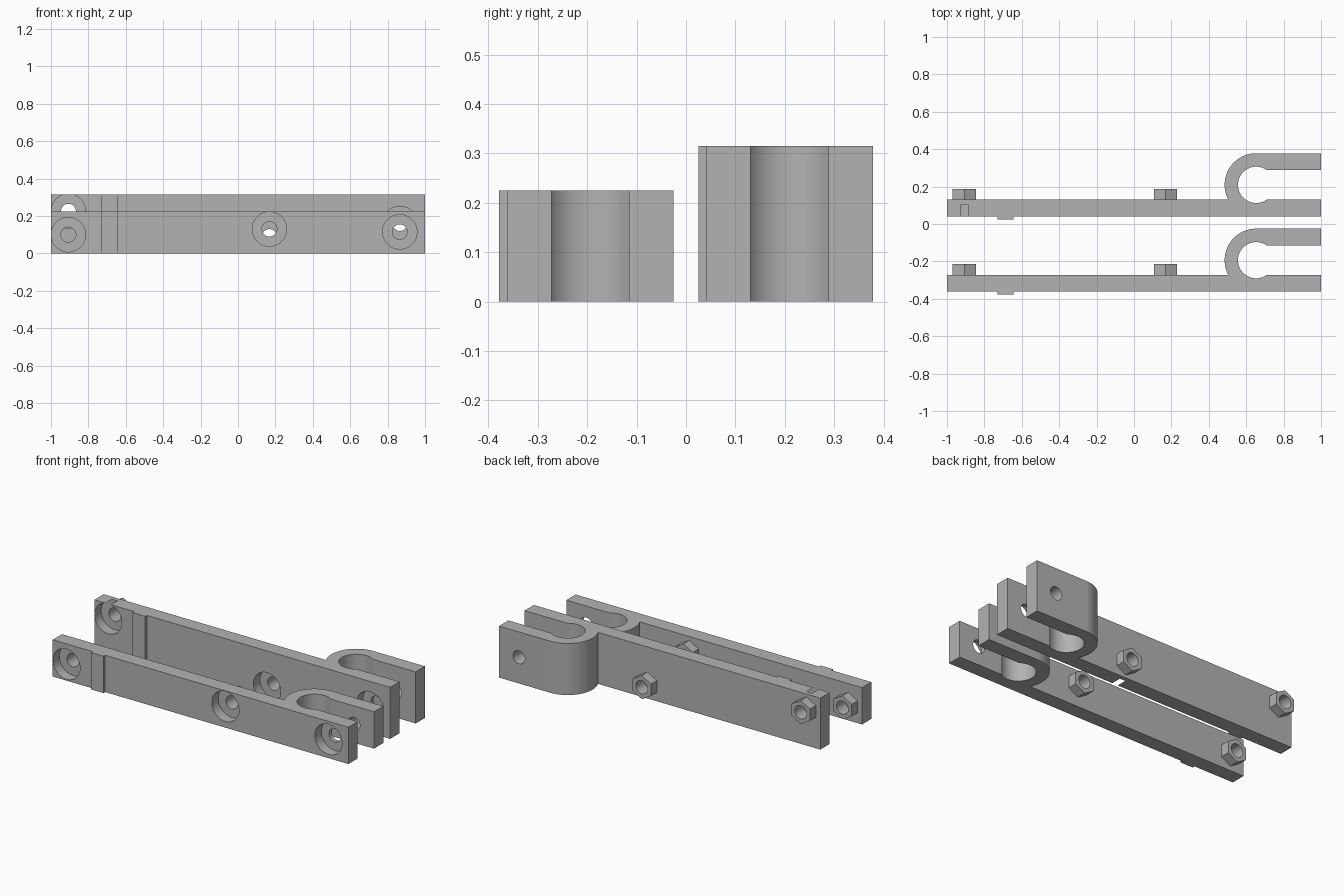
import bpy, bmesh, math
from mathutils import Matrix

old = bpy.data.objects.get("Cube")
if old:
    bpy.data.objects.remove(old, do_unlink=True)

grey = bpy.data.materials.new("plain_grey")
grey.use_nodes = True
GREY = (0.45, 0.45, 0.45, 1)
grey.diffuse_color = GREY
grey.node_tree.nodes["Principled BSDF"].inputs["Base Color"].default_value = GREY

THICK = 0.09          # plate thickness
GAP = 0.157           # slot between plate and hook arm
MID = THICK + GAP / 2
HOOK_X, R_OUT, R_IN = 0.653, MID, 0.097


def add_object(name, bm):
    bmesh.ops.recalc_face_normals(bm, faces=bm.faces[:])
    mesh = bpy.data.meshes.new(name)
    bm.to_mesh(mesh)
    bm.free()
    mesh.materials.append(grey)
    obj = bpy.data.objects.new(name, mesh)
    bpy.context.collection.objects.link(obj)
    return obj


def prism(name, points, height):
    """Extrude an xy outline upward from the ground."""
    bm = bmesh.new()
    face = bm.faces.new([bm.verts.new((x, y, 0)) for x, y in points])
    new = bmesh.ops.extrude_face_region(bm, geom=[face])["geom"]
    verts = [v for v in new if isinstance(v, bmesh.types.BMVert)]
    bmesh.ops.translate(bm, verts=verts, vec=(0, 0, height))
    return add_object(name, bm)


def rod(name, x, z, y0, y1, radius, sides=64):
    """Cylinder along y; a six sided one points up."""
    bm = bmesh.new()
    place = Matrix.Translation((x, (y0 + y1) / 2, z)) @ Matrix.Rotation(math.pi / 2, 4, "X")
    bmesh.ops.create_cone(bm, cap_ends=True, segments=sides, radius1=radius,
                          radius2=radius, depth=y1 - y0, matrix=place)
    return add_object(name, bm)


def combine(target, tool, operation):
    mod = target.modifiers.new(operation.lower(), "BOOLEAN")
    mod.object, mod.operation, mod.solver = tool, operation, "EXACT"
    bpy.context.view_layer.objects.active = target
    bpy.ops.object.modifier_apply(modifier=mod.name)
    bpy.data.objects.remove(tool, do_unlink=True)


def arc(radius, start, end, y, steps=48):
    angles = [start + (end - start) * i / steps for i in range(steps + 1)]
    return [(HOOK_X + radius * math.cos(a), y + radius * math.sin(a)) for a in angles]


def bracket(name, front, height, holes):
    back, mid = front + THICK, front + MID
    rib = front - 0.016
    # Outline: plate with a rib in front and a rounded hook folded back
    bite = math.asin(GAP / 2 / R_IN)
    turn = math.pi + math.asin(GAP / 2 / R_OUT)
    outline = [(-1, front), (-0.73, front), (-0.73, rib), (-0.645, rib),
               (-0.645, front), (1, front), (1, back)]
    outline += arc(R_IN, -bite, bite - 2 * math.pi, mid)
    outline += [(1, back + GAP), (1, front + 2 * MID)]
    outline += arc(R_OUT, math.pi / 2, turn, mid)
    outline += [(-1, back)]
    body = prism(name, outline, height)
    # Hexagonal bosses behind the first two holes
    for x, z in holes[:2]:
        combine(body, rod("boss", x, z, back - 0.01, back + 0.057, 0.072, 6), "UNION")
    # Counterbores and through holes
    for x, z in holes:
        combine(body, rod("bore", x, z, front - 0.05, front + 0.063, 0.092), "DIFFERENCE")
        combine(body, rod("hole", x, z, front, front + 0.5, 0.04), "DIFFERENCE")
    bpy.ops.object.select_all(action="DESELECT")
    body.select_set(True)
    bpy.context.view_layer.objects.active = body
    bpy.ops.object.shade_smooth_by_angle(angle=math.radians(30))


bracket("front_bracket", -0.362, 0.225, [(-0.907, 0.1), (0.168, 0.13), (0.865, 0.115)])
bracket("back_bracket", 0.041, 0.315, [(-0.907, 0.225), (0.168, 0.09), (0.865, 0.16)])
